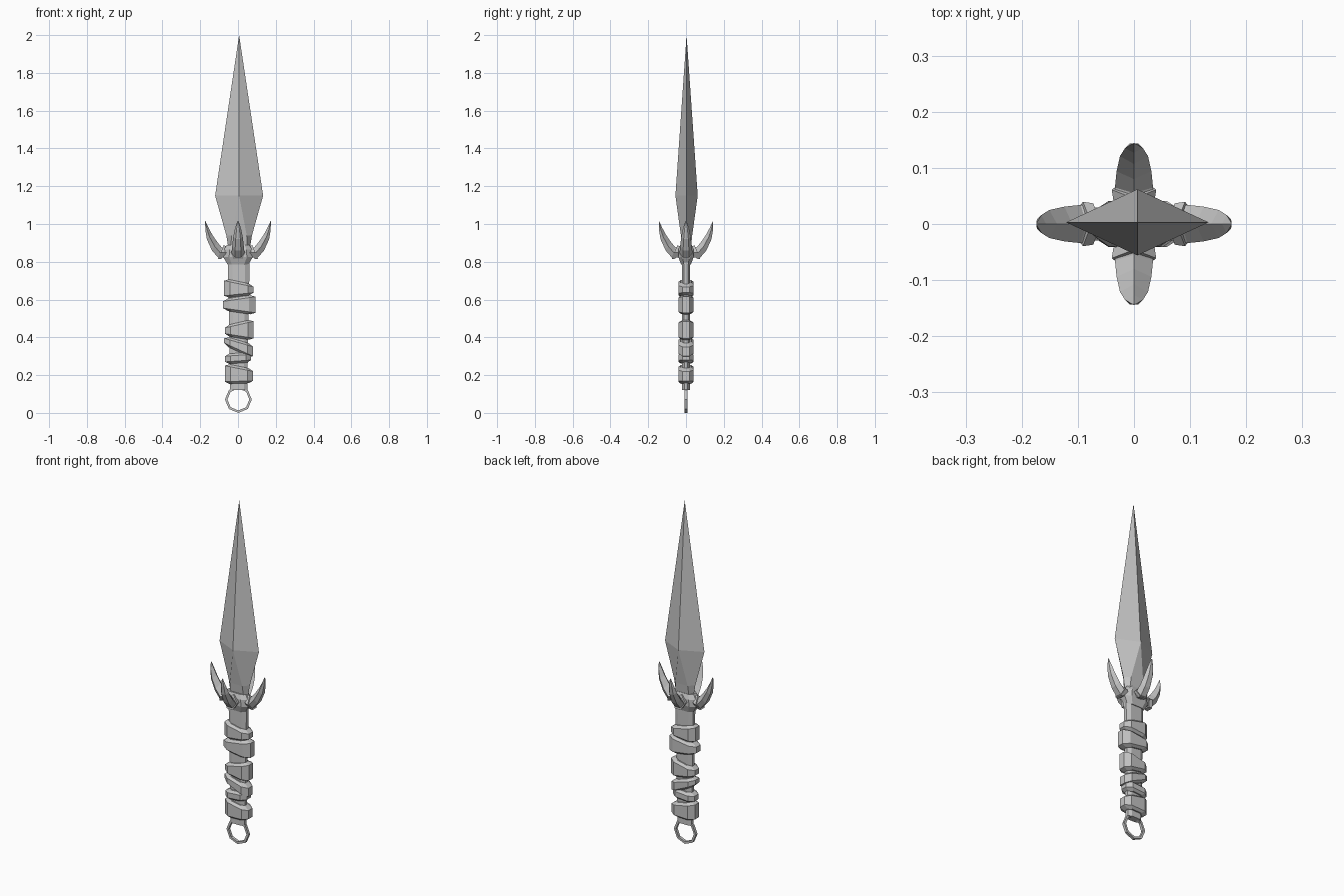
import bpy
import bmesh
import math
from mathutils import Vector, Matrix

default_cube = bpy.data.objects.get("Cube")
if default_cube:
    bpy.data.objects.remove(default_cube, do_unlink=True)

# One plain grey for every part
GREY = (0.55, 0.55, 0.55, 1)
steel = bpy.data.materials.new("plain grey")
steel.use_nodes = True
steel.diffuse_color = GREY
steel.node_tree.nodes["Principled BSDF"].inputs["Base Color"].default_value = GREY


def loft(name, rings, matrix=None, closed=False):
    """Skin a list of equal-length point rings into a flat-shaded solid."""
    bm = bmesh.new()
    loops = [[bm.verts.new(Vector(point)) for point in ring] for ring in rings]
    count = len(loops[0])
    pairs = list(zip(loops, loops[1:]))
    if closed:
        pairs.append((loops[-1], loops[0]))
    else:
        bm.faces.new(loops[0])
        bm.faces.new(loops[-1])
    for lower, upper in pairs:
        for i in range(count):
            j = (i + 1) % count
            bm.faces.new((lower[i], lower[j], upper[j], upper[i]))
    bmesh.ops.remove_doubles(bm, verts=bm.verts, dist=0.0002)
    bmesh.ops.recalc_face_normals(bm, faces=bm.faces)
    mesh = bpy.data.meshes.new(name)
    bm.to_mesh(mesh)
    bm.free()
    mesh.materials.append(steel)
    part = bpy.data.objects.new(name, mesh)
    if matrix:
        part.matrix_world = matrix
    bpy.context.collection.objects.link(part)
    return part


def chamfered(width, depth, height, centre=0.0):
    """Rectangle with cut corners, as half width and half depth."""
    quarter = [(1, 0.45), (0.6, 1)]
    corners = quarter + [(-x, y) for x, y in reversed(quarter)]
    corners += [(-x, -y) for x, y in corners]
    return [(centre + x * width, y * depth, height) for x, y in corners]


# Blade: diamond section that gains a flat facet near the base
def blade_ring(height, width, flat, depth):
    return [(width, 0, height), (flat, depth, height), (-flat, depth, height),
            (-width, 0, height), (-flat, -depth, height), (flat, -depth, height)]


loft("blade", [
    blade_ring(0.86, 0.055, 0.045, 0.022),
    blade_ring(0.94, 0.068, 0.04, 0.03),
    blade_ring(1.15, 0.127, 0, 0.059),
    blade_ring(2, 0, 0, 0),
], Matrix.Translation((0.006, 0.003, 0)))

# Handle core and guard collar
loft("handle", [chamfered(0.045, 0.02, 0.12, 0.004),
                chamfered(0.058, 0.022, 0.83, 0.004)])
loft("guard_collar", [
    chamfered(0.055, 0.026, 0.785),
    chamfered(0.078, 0.04, 0.825),
    chamfered(0.075, 0.04, 0.865),
    chamfered(0.058, 0.03, 0.89),
])

# Wraps: left x, its low and high z, then right x, its low and high z
WRAPS = [
    (-0.073, 0.62, 0.70, 0.083, 0.637, 0.667),
    (-0.08, 0.555, 0.59, 0.093, 0.53, 0.615),
    (-0.07, 0.42, 0.45, 0.083, 0.395, 0.485),
    (-0.073, 0.37, 0.395, 0.08, 0.30, 0.35),
    (-0.068, 0.27, 0.30, 0.07, 0.28, 0.31),
    (-0.07, 0.165, 0.25, 0.08, 0.17, 0.22),
]


def wrap_ring(left, right, left_z, right_z, scale, lift):
    centre, half = (left + right) / 2, (right - left) / 2
    ring = chamfered(half * scale, 0.041 * scale, lift, centre)
    slope = (right_z - left_z) / (right - left)
    return [(x, y, z + left_z + slope * (x - left)) for x, y, z in ring]


for number, (left, l_low, l_high, right, r_low, r_high) in enumerate(WRAPS):
    loft(f"handle_wrap_{number + 1}", [
        wrap_ring(left, right, l_low, r_low, 0.68, -0.012),
        wrap_ring(left, right, l_low, r_low, 1, 0),
        wrap_ring(left, right, l_high, r_high, 1, 0),
        wrap_ring(left, right, l_high, r_high, 0.68, 0.012),
    ])

# Pommel ring: eight-sided square-section hoop
hoop = []
for step in range(8):
    angle = step * math.tau / 8
    hoop.append([(r * math.cos(angle), y, r * math.sin(angle))
                 for r, y in ((0.071, -0.008), (0.071, 0.008),
                              (0.058, 0.008), (0.058, -0.008))])
loft("pommel_ring", hoop, Matrix.Translation((0.002, 0, 0.071)), closed=True)


# Guard claws: outer and inner outline points with a half width
def claw_ring(outer, inner, width, swell=0.0):
    outer, inner = Vector((outer[0], 0, outer[1])), Vector((inner[0], 0, inner[1]))
    grow = (inner - outer) * swell
    outer, inner = outer - grow, inner + grow
    side = Vector((0, width * (1 + swell), 0))
    middle = outer.lerp(inner, 0.5)
    return [outer + side * 0.5, middle + side, inner, middle - side, outer - side * 0.5]


claw = [
    claw_ring((0.045, 0.825), (0.045, 0.87), 0.026),
    claw_ring((0.105, 0.822), (0.085, 0.875), 0.034),
    claw_ring((0.138, 0.86), (0.11, 0.905), 0.031),
    claw_ring((0.165, 0.92), (0.137, 0.945), 0.025),
    claw_ring((0.173, 0.97), (0.157, 0.982), 0.016),
    claw_ring((0.174, 1.015), (0.172, 1.015), 0.003),
]
cuff = [
    claw_ring((0.083, 0.824), (0.062, 0.873), 0.032, 0.15),
    claw_ring((0.102, 0.824), (0.08, 0.877), 0.033, 0.2),
]
for turn, (label, inset) in enumerate([("left", 0), ("back", 0.03),
                                       ("right", 0), ("front", 0.03)]):
    place = Matrix.Rotation(turn * math.pi / 2, 4, "Z") @ Matrix.Translation((-inset, 0, 0))
    loft(label + "_claw", claw, place)
    loft(label + "_claw_cuff", cuff, place)
